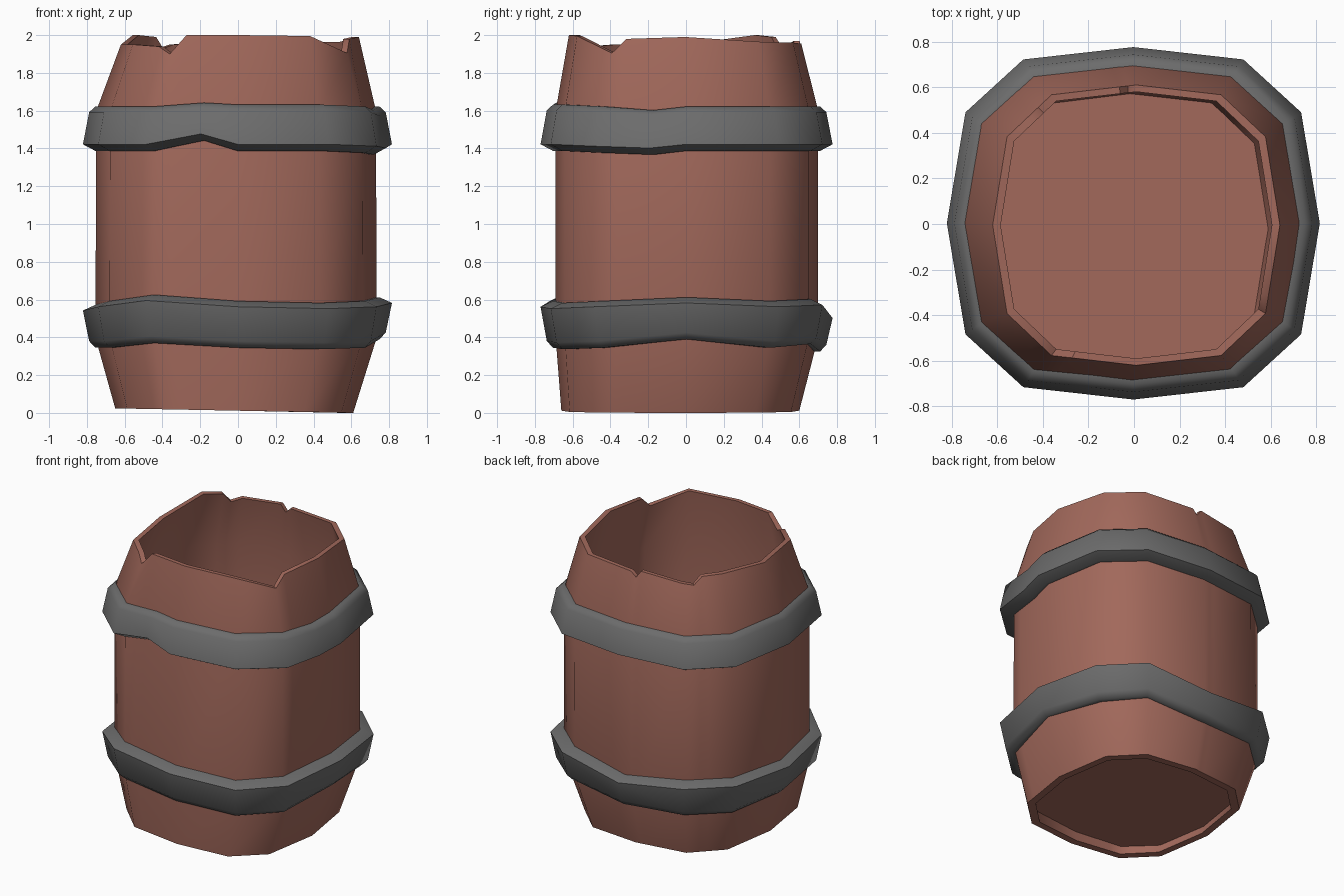
import bpy, bmesh, math

cube = bpy.data.objects.get("Cube")
if cube:
    bpy.data.objects.remove(cube, do_unlink=True)


def material(name, rgb):
    mat = bpy.data.materials.new(name)
    mat.use_nodes = True
    mat.diffuse_color = (*rgb, 1)
    mat.node_tree.nodes["Principled BSDF"].inputs["Base Color"].default_value = (*rgb, 1)
    return mat


wood = material("brown wood", (0.36, 0.14, 0.105))
iron = material("dark grey iron", (0.15, 0.15, 0.15))

# Rounded-square plan with twelve corners, counted from +x
quarter = [(1, 0), (0.9, 0.63), (0.59, 0.93)]
PLAN = []
for turn in range(4):
    for i in range(3):
        x, y = quarter[i] if turn % 2 == 0 else quarter[-i % 3]
        if turn % 2 and i == 0:
            x, y = 0, 1
        elif turn % 2:
            x = -x
        PLAN.append((x, y) if turn < 2 else (-x, -y))


def plan_point(t):
    """Point on the plan at a fractional corner number."""
    i, f = int(t), t % 1
    (ax, ay), (bx, by) = PLAN[i % 12], PLAN[(i + 1) % 12]
    return ax + (bx - ax) * f, ay + (by - ay) * f


def ring(cols, centre, half, z, shift=None):
    shift = shift or {}
    pts = []
    for t in cols:
        x, y = plan_point(t)
        pts.append((centre[0] + half[0] * x, centre[1] + half[1] * y, z + shift.get(t, 0)))
    return pts


def finish(name, bm, mat):
    bmesh.ops.recalc_face_normals(bm, faces=bm.faces)
    mesh = bpy.data.meshes.new(name)
    bm.to_mesh(mesh)
    bm.free()
    mesh.materials.append(mat)
    obj = bpy.data.objects.new(name, mesh)
    bpy.context.collection.objects.link(obj)
    bpy.ops.object.select_all(action="DESELECT")
    obj.select_set(True)
    bpy.context.view_layer.objects.active = obj
    bpy.ops.object.shade_smooth_by_angle(angle=math.radians(50))
    return obj


def loft(name, rings, mat):
    """Skin a closed loop of closed rings."""
    bm = bmesh.new()
    rows = [[bm.verts.new(p) for p in r] for r in rings]
    n = len(rows[0])
    for a, b in zip(rows, rows[1:] + rows[:1]):
        for i in range(n):
            j = (i + 1) % n
            bm.faces.new((a[i], a[j], b[j], b[i]))
    return finish(name, bm, mat)


# Barrel wall with a chipped upper rim
chips = {0: -0.01, 1: -0.035, 2: -0.04, 3: -0.045, 3.1: -0.08, 3.2: -0.03,
         4: -0.05, 4.3: -0.07, 4.5: -0.01, 5: 0, 6: -0.05, 7: -0.05, 7.7: -0.06,
         8: -0.1, 8.24: 0, 9: 0, 10: -0.005, 11: -0.095, 11.2: -0.02}
tilt = {t: 0.012 - 0.012 * plan_point(t)[0] for t in chips}
cols = sorted(chips)
foot, belly, top = (-0.02, -0.03), (-0.01, 0.005), (0.01, -0.005)
loft("barrel_wall", [
    ring(cols, foot, (0.63, 0.63), 0, tilt),
    ring(cols, belly, (0.745, 0.695), 0.4),
    ring(cols, belly, (0.74, 0.695), 1.6),
    ring(cols, top, (0.63, 0.615), 2, chips),
    ring(cols, top, (0.595, 0.585), 2, chips),
    ring(cols, belly, (0.69, 0.645), 1.58),
    ring(cols, belly, (0.69, 0.645), 0.42),
    ring(cols, foot, (0.58, 0.58), 0, tilt),
], wood)

# Recessed floor
bm = bmesh.new()
lower, upper = [[bm.verts.new(p) for p in ring(range(12), foot, (s, s), z)]
                for s, z in ((0.61, 0.08), (0.615, 0.1))]
bm.faces.new(lower)
bm.faces.new(upper)
for i in range(12):
    bm.faces.new((lower[i], lower[i - 1], upper[i - 1], upper[i]))
finish("barrel_floor", bm, wood)


def hoop(name, z_top, z_bottom, out_top, out_bottom, up, down, extra=()):
    cols = sorted(set(range(12)) | set(extra))

    def at(grow, z, shift):
        return ring(cols, (-0.003, 0.003), (0.74 + grow, 0.695 + grow), z, shift)

    loft(name, [
        at(-0.02, z_top, up),
        at(0.012, z_top, up),
        at(out_top, z_top - 0.03, up),
        at(out_bottom, z_bottom + 0.035, down),
        at(0.012, z_bottom, down),
        at(-0.02, z_bottom, down),
    ], iron)


# Uneven iron hoops, each widest toward the middle of the barrel
hoop("upper_hoop", 1.622, 1.387, 0.045, 0.078,
     {8.6: 0.02, 9: 0.01, 10: 0.01, 11.6: -0.02},
     {8.6: 0.055, 11: -0.01, 11.6: -0.02}, (8.6, 11.6))
hoop("lower_hoop", 0.592, 0.345, 0.078, 0.045,
     {0: 0.02, 2: 0.01, 3: -0.06, 6: -0.02, 8: 0.033, 10: -0.01},
     {0: 0.045, 2: 0.02, 3: -0.02, 8: 0.025, 10: -0.008})
